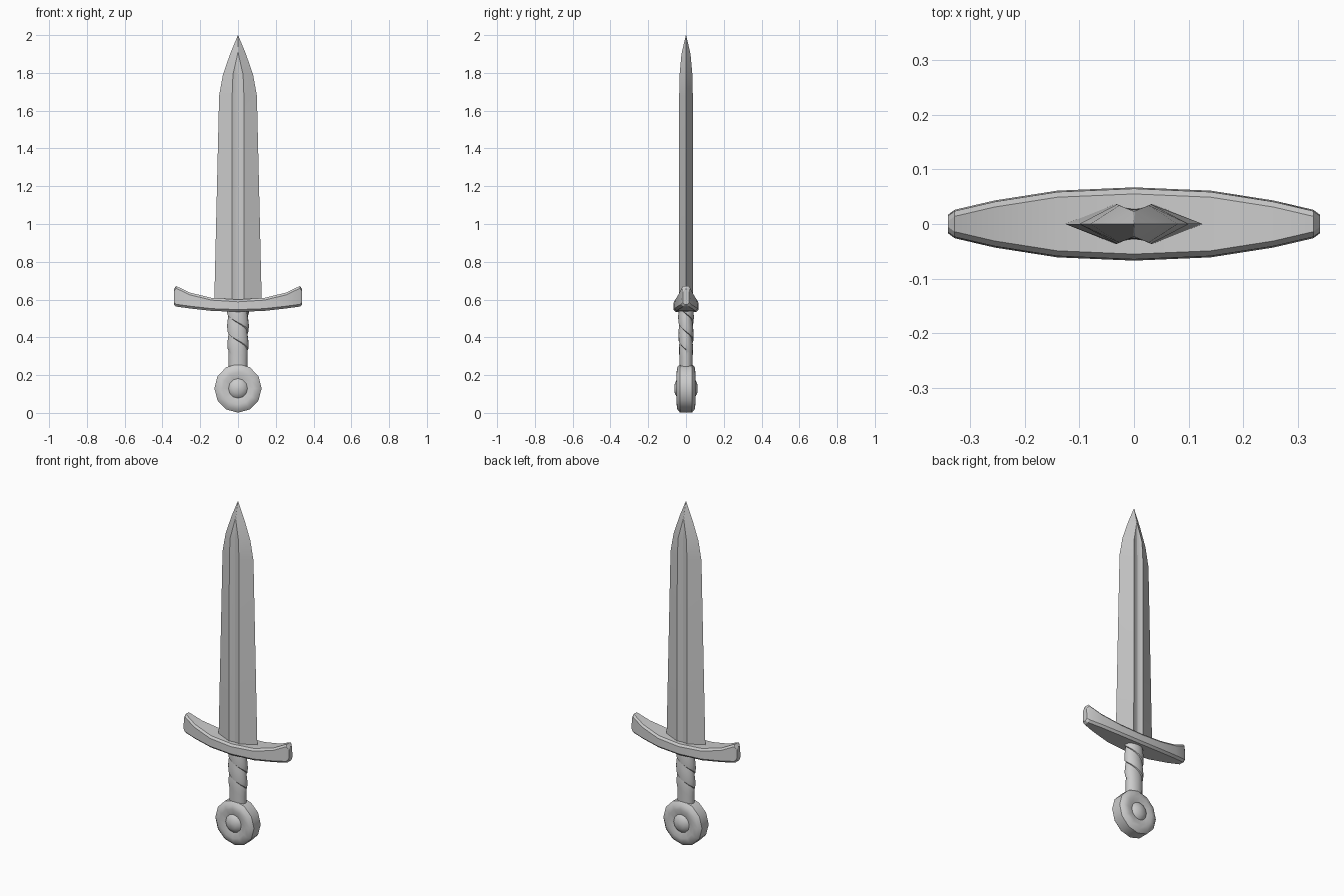
import bpy, bmesh, math

if "Cube" in bpy.data.objects:
    bpy.data.objects.remove(bpy.data.objects["Cube"])

def finish(name, bm, angle):
    bmesh.ops.remove_doubles(bm, verts=bm.verts, dist=0.0004)
    bmesh.ops.recalc_face_normals(bm, faces=bm.faces)
    me = bpy.data.meshes.new(name)
    bm.to_mesh(me)
    bm.free()
    ob = bpy.data.objects.new(name, me)
    bpy.context.collection.objects.link(ob)
    bpy.ops.object.select_all(action='DESELECT')
    ob.select_set(True)
    bpy.context.view_layer.objects.active = ob
    bpy.ops.object.shade_smooth_by_angle(angle=math.radians(angle))
    return ob

def loft(name, rings, angle, caps=True):
    """Skin a list of closed rings with quads."""
    bm = bmesh.new()
    vs = [[bm.verts.new(p) for p in r] for r in rings]
    for a, b in zip(vs, vs[1:]):
        n = len(a)
        for i in range(n):
            bm.faces.new((a[i], a[(i + 1) % n], b[(i + 1) % n], b[i]))
    if caps:
        bm.faces.new(vs[0])
        bm.faces.new(vs[-1])
    return finish(name, bm, angle)

# Blade: diamond section with a fuller, tapering to the tip
def blade_ring(z, w, rx, ry, cy):
    half = [(w, 0), (rx, ry), (rx * 0.5, cy * 0.75 + ry * 0.25 if rx > 0.005 else cy),
            (0, cy), (-rx * 0.5, cy * 0.75 + ry * 0.25 if rx > 0.005 else cy), (-rx, ry)]
    pts = half + [(-x, -y) for x, y in half]
    return [(x, y, z) for x, y in pts]

blade = [(0.57, 0.126, 0.033, 0.037, 0.028), (1.68, 0.1, 0.031, 0.036, 0.027),
         (1.79, 0.08, 0.027, 0.034, 0.026), (1.9, 0.042, 0.002, 0.024, 0.024),
         (2.0, 0.0006, 0.0003, 0.0006, 0.0006)]
loft("blade", [blade_ring(*b) for b in blade], 15)

# Crossguard: bevelled box section swept along an upward curve
def guard_ring(x, y, zb, zt, b=0.012):
    half = [(y - b, zb), (y, zb + b), (y - b * 0.2, zt - b), (y - b, zt)]
    return [(x, yy, z) for yy, z in half] + [(x, -yy, z) for yy, z in reversed(half)]

side = [(0.14, 0.061, 0.54, 0.609), (0.255, 0.043, 0.553, 0.637),
        (0.328, 0.026, 0.563, 0.672), (0.34, 0.017, 0.573, 0.655)]
guard = ([guard_ring(-x, y, a, b) for x, y, a, b in reversed(side)]
         + [guard_ring(0, 0.067, 0.535, 0.6)]
         + [guard_ring(x, y, a, b) for x, y, a, b in side])
loft("crossguard", guard, 25)

# Grip: two-start spiral wrap with stepped edges
STEP, N = 0.095, 16
profile = [(0.0, 0.9), (0.004, 1.03), (0.035, 1.06), (0.07, 0.98)]
bm = bmesh.new()
grid = []
for k in range(-1, 6):
    for dz, s in profile:
        row = []
        for i in range(N + 1):
            t = 2 * math.pi * i / N
            z = 0.6175 - 0.19 * i / N + dz + (k - 3) * STEP
            z = min(max(z, 0.24), 0.56)
            if z < 0.335:
                s2 = 0.97
            else:
                s2 = s
            f = (z - 0.24) / 0.32
            row.append(bm.verts.new(((0.051 + 0.005 * f) * s2 * math.cos(t),
                                     (0.036 + 0.004 * f) * s2 * math.sin(t), z)))
        grid.append(row)
for a, b in zip(grid, grid[1:]):
    for i in range(N):
        q = (a[i], a[i + 1], b[i + 1], b[i])
        if max(v.co.z for v in q) - min(v.co.z for v in q) > 1e-5:
            bm.faces.new(q)
bmesh.ops.delete(bm, geom=[v for v in bm.verts if not v.link_faces], context='VERTS')
finish("grip", bm, 35)

# Pommel: turned disc with a raised boss on both faces
face = [(0.004, 0.062), (0.028, 0.059), (0.048, 0.047), (0.052, 0.042),
        (0.085, 0.05), (0.112, 0.046), (0.129, 0.031)]
lathe = face + [(r, -y) for r, y in reversed(face)]
loft("pommel", [[(r * 0.97 * math.cos(math.pi * i / 6), y, 0.13 + r * math.sin(math.pi * i / 6))
                 for i in range(12)] for r, y in lathe], 40)
